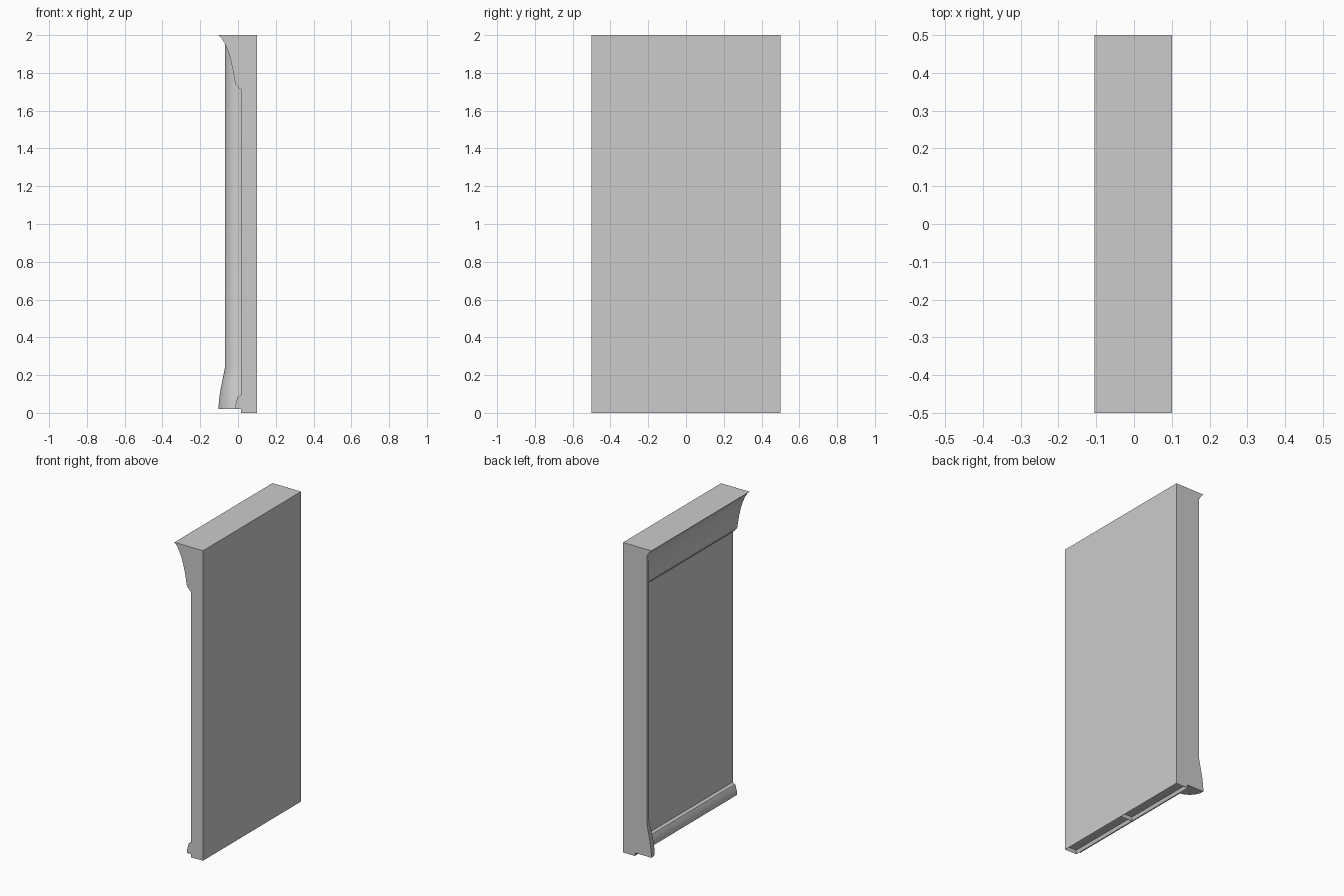
import bpy, bmesh, math
from mathutils import Matrix

if "Cube" in bpy.data.objects:
    bpy.data.objects.remove(bpy.data.objects["Cube"])


def finish(name, bm, smooth=True):
    bmesh.ops.recalc_face_normals(bm, faces=bm.faces)
    mesh = bpy.data.meshes.new(name)
    bm.to_mesh(mesh)
    bm.free()
    ob = bpy.data.objects.new(name, mesh)
    bpy.context.collection.objects.link(ob)
    if smooth:
        bpy.ops.object.select_all(action='DESELECT')
        ob.select_set(True)
        bpy.context.view_layer.objects.active = ob
        bpy.ops.object.shade_smooth_by_angle(angle=math.radians(30))
    return ob


def loft(name, rings):
    """Closed solid through equal-length rings of 3D points."""
    bm = bmesh.new()
    vr = [[bm.verts.new(p) for p in ring] for ring in rings]
    n = len(vr[0])
    for a, b in zip(vr, vr[1:]):
        for i in range(n):
            j = (i + 1) % n
            bm.faces.new((a[i], a[j], b[j], b[i]))
    bm.faces.new(vr[0])
    bm.faces.new(vr[-1])
    return finish(name, bm)


def moulding(name, profile):
    """Sweep an x-z profile over the full panel width."""
    return loft(name, [[(x, y, z) for x, z in profile] for y in (-0.5, 0.5)])


# Flat wall slab, with two shallow recesses and a middle rib underneath
bm = bmesh.new()
bmesh.ops.create_cube(bm, size=1, matrix=Matrix.Translation((0.0575, 0, 1))
                      @ Matrix.Diagonal((0.085, 1, 2, 1)))
bmesh.ops.bisect_plane(bm, geom=bm.verts[:] + bm.edges[:] + bm.faces[:],
                       plane_co=(0, 0, 0), plane_no=(0, 1, 0))
bm.normal_update()
under = [f for f in bm.faces if f.normal.z < -0.9]
bmesh.ops.inset_individual(bm, faces=under, thickness=0.012, depth=-0.02)
finish("wall_slab", bm, smooth=False)

# Flared cornice along the top
moulding("cornice", [
    (0.02, 2.0), (-0.104, 2.0), (-0.088, 1.985), (-0.07, 1.955),
    (-0.055, 1.92), (-0.042, 1.88), (-0.03, 1.83), (-0.021, 1.78),
    (-0.015, 1.742), (-0.002, 1.728), (0.006, 1.718), (0.015, 1.712), (0.02, 1.712)])

# Small stepped skirting board
moulding("skirting_board", [
    (0.02, 0.02), (-0.014, 0.02), (-0.014, 0.04), (-0.009, 0.058),
    (-0.005, 0.075), (0.0, 0.086), (0.008, 0.09), (0.015, 0.096), (0.02, 0.096)])

# Quarter-round column at the +y edge, flaring at its foot
rings = []
for z, r in [(0.02, 0.104), (0.05, 0.102), (0.09, 0.098), (0.13, 0.091),
             (0.18, 0.081), (0.235, 0.07), (1.99, 0.07)]:
    ring = [(0.02, 0.5, z)]
    for i in range(13):
        a = math.pi / 2 * i / 12
        ring.append((-r * math.cos(a), 0.5 - r * math.sin(a), z))
    ring.append((0.02, 0.5 - r, z))
    rings.append(ring)
loft("edge_column", rings)
